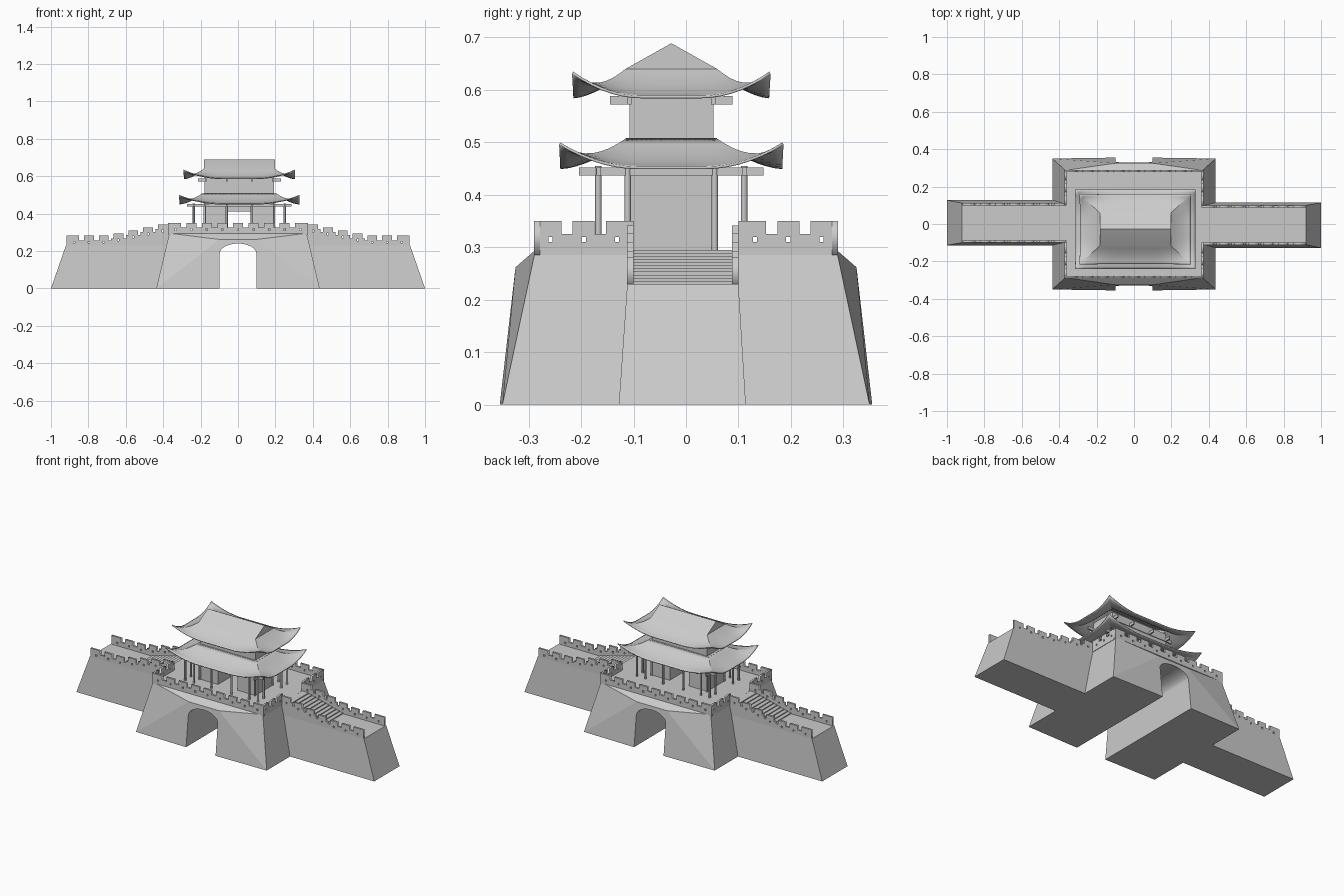
import bpy, bmesh, math
from mathutils import Matrix, Vector

if "Cube" in bpy.data.objects:
    bpy.data.objects.remove(bpy.data.objects["Cube"])

CX, CY = 0.007, -0.028      # tower centre


def add(name, mesh):
    ob = bpy.data.objects.new(name, mesh)
    bpy.context.collection.objects.link(ob)
    return ob


def from_bm(name, bm, recalc=True):
    if recalc:
        bmesh.ops.recalc_face_normals(bm, faces=bm.faces)
    me = bpy.data.meshes.new(name)
    bm.to_mesh(me)
    bm.free()
    return add(name, me)


def smooth(ob, deg=30):
    bpy.ops.object.select_all(action='DESELECT')
    ob.select_set(True)
    bpy.context.view_layer.objects.active = ob
    bpy.ops.object.shade_smooth_by_angle(angle=math.radians(deg))


def boxes(name, items):
    """One object from boxes given as (x0, x1, y0, y1, z0, z1)."""
    bm = bmesh.new()
    for x0, x1, y0, y1, z0, z1 in items:
        m = Matrix.Translation(((x0+x1)/2, (y0+y1)/2, (z0+z1)/2)) @ \
            Matrix.Diagonal((abs(x1-x0), abs(y1-y0), abs(z1-z0), 1))
        bmesh.ops.create_cube(bm, size=1, matrix=m)
    return from_bm(name, bm)


def battlement(name, p, q, bases, bottom, h=0.055):
    """Crenellated wall with loopholes from p to q, one merlon per base height."""
    p, q = Vector((*p, 0)), Vector((*q, 0))
    L, n = (q-p).length, len(bases)
    w = L/n
    g = w*0.17
    out, holes = [(0, bottom)], []
    for i, b in enumerate(bases):
        a, c = i*w, (i+1)*w
        if i:
            out += [(a, b+.03), (a+g, b+.03)]
        out.append((a+g if i else 0, b+h))
        out.append((c-g if i < n-1 else L, b+h))
        if i < n-1:
            out += [(c-g, b+.03), (c, b+.03)]
        m = (a+c)/2
        holes.append([(m-.004, b+.015), (m+.004, b+.015), (m+.004, b+.025), (m-.004, b+.025)])
    out.append((L, bottom))
    clean = [v for i, v in enumerate(out) if i == 0 or (Vector(v)-Vector(out[i-1])).length > 1e-5]
    cu = bpy.data.curves.new(name + "_outline", 'CURVE')
    cu.dimensions, cu.fill_mode, cu.extrude = '2D', 'BOTH', 0.006
    for pts in [clean] + holes:
        sp = cu.splines.new('POLY')
        sp.points.add(len(pts)-1)
        for k, (u, v) in enumerate(pts):
            sp.points[k].co = (u, v, 0, 1)
        sp.use_cyclic_u = True
    tmp = add(name + "_tmp", cu)
    bpy.context.view_layer.update()
    me = bpy.data.meshes.new_from_object(tmp.evaluated_get(bpy.context.evaluated_depsgraph_get()))
    bpy.data.objects.remove(tmp)
    d = (q-p).normalized()
    up = Vector((0, 0, 1))
    rot = Matrix((d, up, d.cross(up))).transposed().to_4x4()
    me.transform(Matrix.Translation(p) @ rot)
    add(name, me)


# gate base: battered block whose front and back bulge towards the archway
bm = bmesh.new()
V = {}
for sx in (1, -1):
    for sy in (1, -1):
        for k, co in dict(A=(.437, .35, 0), B=(.1, .355, 0), M=(.1, .325, .262),
                          T=(.1, .287, .295), C=(.367, .287, .295)).items():
            V[k, sx, sy] = bm.verts.new((co[0]*sx, co[1]*sy, co[2]))
        for tri in ("ABM", "AMC", "MTC"):
            bm.faces.new([V[k, sx, sy] for k in tri])
for s in (1, -1):
    for a, b in ("BM", "MT"):
        bm.faces.new([V[a, 1, s], V[a, -1, s], V[b, -1, s], V[b, 1, s]])
    bm.faces.new([V['A', s, 1], V['A', s, -1], V['C', s, -1], V['C', s, 1]])
for o, i in ("AB", "CT"):
    bm.faces.new([V[o, 1, 1], V[i, 1, 1], V[i, -1, 1], V[o, -1, 1],
                  V[o, -1, -1], V[i, -1, -1], V[i, 1, -1], V[o, 1, -1]])
base = from_bm("gate_base", bm)

# archway cut through the base
bm = bmesh.new()
prof = [(.0985, -.1)] + [(.0985*math.cos(a*math.pi/16), .185+.055*math.sin(a*math.pi/16))
                         for a in range(17)] + [(-.0985, -.1)]
f = bm.faces.new([bm.verts.new((x, -.6, z)) for x, z in prof])
r = bmesh.ops.extrude_face_region(bm, geom=[f])
bmesh.ops.translate(bm, vec=(0, 1.2, 0), verts=[v for v in r['geom'] if isinstance(v, bmesh.types.BMVert)])
cutter = from_bm("arch_cutter", bm)
cutter.hide_render = True
mod = base.modifiers.new("arch", 'BOOLEAN')
mod.operation, mod.object, mod.solver = 'DIFFERENCE', cutter, 'EXACT'
bpy.context.view_layer.objects.active = base
bpy.ops.object.modifier_apply(modifier="arch")
bpy.data.objects.remove(cutter)

# parapets of the gate platform
for s, nm in ((-1, "front"), (1, "back")):
    battlement(nm + "_parapet", (-.373, s*.284), (.373, s*.284), [.295]*9, .285)
    for t, sd in ((-1, "left"), (1, "right")):
        battlement(f"{sd}_{nm}_parapet", (t*.366, s*.29), (t*.366, s*.1), [.295]*3, .285)

# wing walls with stairs, the left one turned half round
for s, nm in ((1, "right"), (-1, "left")):
    bm = bmesh.new()
    lo = [bm.verts.new((s*x, s*y, 0)) for x, y in ((.3, -.128), (1, -.128), (1, .114), (.3, .114))]
    hi = [bm.verts.new((s*x, s*y, .23)) for x, y in ((.3, -.112), (.92, -.112), (.92, .1), (.3, .1))]
    bm.faces.new(lo)
    bm.faces.new(hi)
    for i in range(4):
        j = (i+1) % 4
        bm.faces.new([lo[i], lo[j], hi[j], hi[i]])
    from_bm(nm + "_wing_wall", bm)
    boxes(nm + "_stairs", [(s*.34, s*(.64-.023*i), s*-.101, s*.089, .22, .23+.0059*(i+1))
                           for i in range(11)])
    steps = [.227]*3 + [.238, .255, .271, .287]
    for y, side in ((-.106, "outer"), (.094, "inner")):
        battlement(f"{nm}_wing_{side}_parapet", (s*.916, s*y), (s*.362, s*y), steps, .222)

# tower rooms: open passage below, closed storey above
W, D = .185, .08
y0, y1 = CY-D, CY+D
boxes("lower_rooms", [(CX-W, CX-.065, y0, y1, .29, .412), (CX+.065, CX+W, y0, y1, .29, .412),
                      (CX-W, CX+W, y0, y1, .412, .50)])
boxes("upper_room", [(CX-W, CX+W, y0, y1, .50, .62)])
boxes("upper_floor_trim", [(CX-.2, CX+.2, CY-.0875, CY+.0875, .499, .508)])

# columns
bm = bmesh.new()
spots = [(x, y) for x in (-.243, -.067, .067, .243) for y in (-.139, .139)]
spots += [(x, y) for x in (-.243, .243) for y in (-.083, .083)]
spots += [(x, y) for x in (-.185, .185) for y in (-.083, .083, -.139, .139)]
for x, y in spots:
    bmesh.ops.create_cone(bm, cap_ends=True, segments=12, radius1=.006, radius2=.006, depth=.165,
                          matrix=Matrix.Translation((CX+x, CY+y, .3725)))
smooth(from_bm("gallery_columns", bm))


# eave beams and cantilever brackets
def beams(name, hx, hy, over, xs, z0, z1):
    t = .004
    it = [(CX-hx-over, CX+hx+over, CY+s*hy-t, CY+s*hy+t, z0, z1) for s in (-1, 1)]
    it += [(CX+x-t, CX+x+t, CY-hy-over, CY+hy+over, z0, z1) for x in xs]
    boxes(name, it)


beams("gallery_beams", .243, .139, .037, (-.243, -.185, -.067, .067, .185, .243), .437, .452)
beams("upper_beams", .185, .08, .037, (-.18, -.067, .067, .18), .572, .588)


# sweeping roofs: rings from inner rectangle to upturned eaves
def roof(name, inner, outer, ztop, drop, lift, ridge=None):
    bm = bmesh.new()
    N, R = 20, 8
    corners = [(-1, -1), (1, -1), (1, 1), (-1, 1)]
    rings = []
    for k in range(R+1):
        u = k/R
        hx = inner[0]+(outer[0]-inner[0])*u
        hy = inner[1]+(outer[1]-inner[1])*u
        ring = []
        for c in range(4):
            a, b = corners[c], corners[(c+1) % 4]
            for i in range(N):
                f = i/N
                t = abs(2*f-1)
                z = ztop - drop*(1-(1-u)**1.6) + lift*u**2.5*max(0, (t-.3)/.7)**2
                ring.append(bm.verts.new((CX+hx*(a[0]+(b[0]-a[0])*f), CY+hy*(a[1]+(b[1]-a[1])*f), z)))
        rings.append(ring)
    n = 4*N
    for a, b in zip(rings, rings[1:]):
        for i in range(n):
            j = (i+1) % n
            bm.faces.new([a[j], a[i], b[i], b[j]])
    if ridge:                       # gabled top
        r0, r1 = [bm.verts.new((CX+s*inner[0], CY, ridge)) for s in (-1, 1)]
        p = rings[0]
        bm.faces.new(p[0:N+1] + [r1, r0])
        bm.faces.new(p[N:2*N+1] + [r1])
        bm.faces.new(p[2*N:3*N+1] + [r0, r1])
        bm.faces.new(p[3*N:] + [p[0], r0])
    ob = from_bm(name, bm, False)
    smooth(ob, 25)
    so = ob.modifiers.new("thickness", 'SOLIDIFY')
    so.thickness, so.offset = .005, -1


roof("lower_roof", (.2, .0875), (.321, .212), .507, .053, .046)
roof("upper_roof", (.19, .0875), (.297, .187), .64, .051, .046, ridge=.689)
